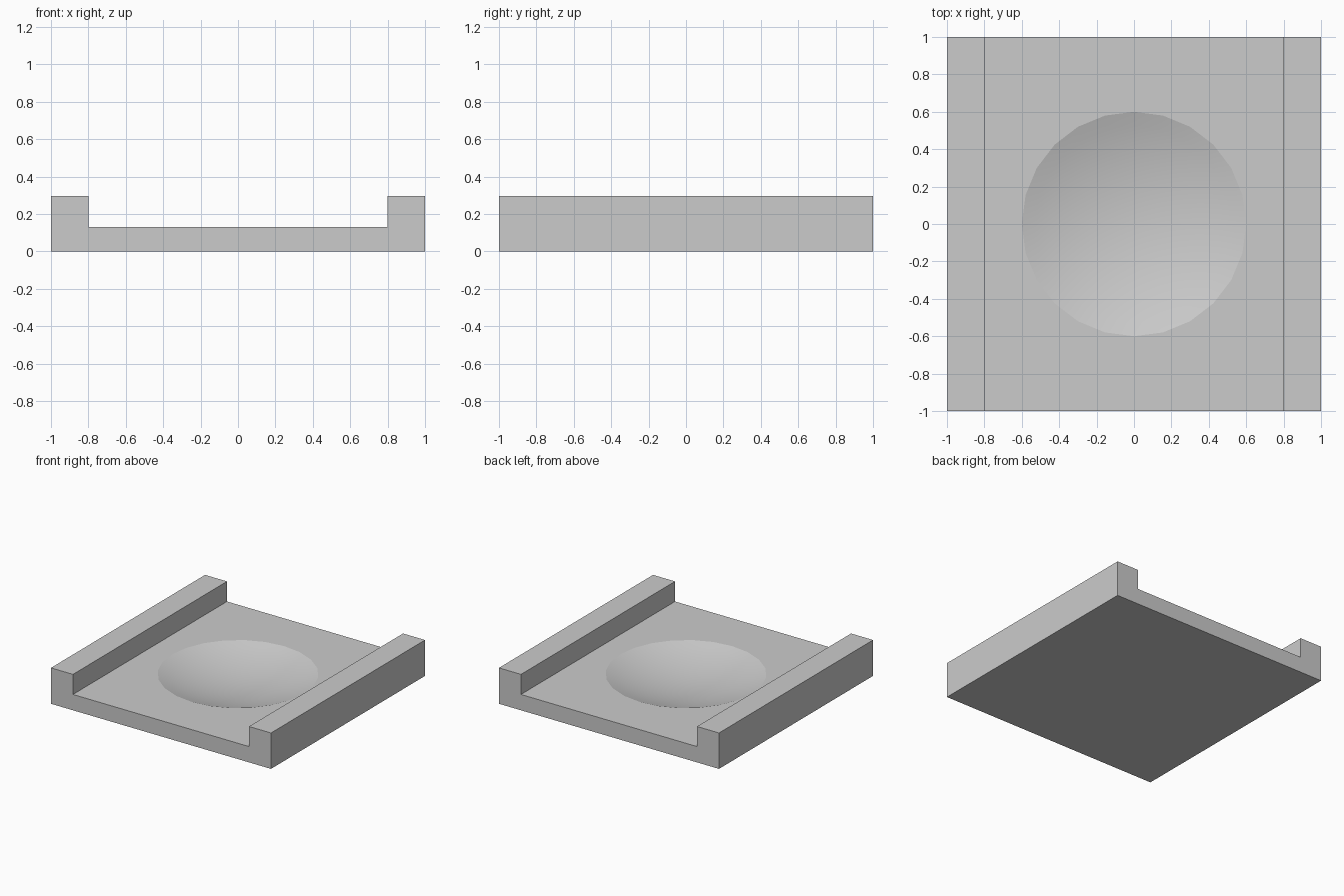
import bpy, bmesh
from math import sin, cos, pi, asin, radians

if "Cube" in bpy.data.objects:
    bpy.data.objects.remove(bpy.data.objects["Cube"])

FLOOR, TOP, RIM, DEPTH = 0.13, 0.295, 0.6, 0.1


def mesh_object(name, bm):
    bmesh.ops.recalc_face_normals(bm, faces=bm.faces)
    mesh = bpy.data.meshes.new(name)
    bm.to_mesh(mesh)
    bm.free()
    obj = bpy.data.objects.new(name, mesh)
    bpy.context.collection.objects.link(obj)
    return obj


# Channel-shaped tray: half profile mirrored in x, extruded along y
half = [(1, 0), (1, TOP), (0.8, TOP), (0.8, FLOOR)]
profile = half + [(-x, z) for x, z in reversed(half)]
bm = bmesh.new()
face = bm.faces.new([bm.verts.new((x, -1, z)) for x, z in profile])
ext = bmesh.ops.extrude_face_region(bm, geom=[face])["geom"]
bmesh.ops.translate(bm, vec=(0, 2, 0),
                    verts=[v for v in ext if isinstance(v, bmesh.types.BMVert)])
tray = mesh_object("tray", bm)

# Cutter for the shallow round dish: spherical arc continued above the floor
radius = (RIM ** 2 + DEPTH ** 2) / (2 * DEPTH)
centre = FLOOR - DEPTH + radius
rim_angle = asin(RIM / radius)
rings, sides = 8, 24
bm = bmesh.new()
bottom = bm.verts.new((0, 0, FLOOR - DEPTH))
previous = None
for i in range(1, rings + 2):
    a = rim_angle * i / rings
    r, z = radius * sin(a), centre - radius * cos(a)
    ring = [bm.verts.new((r * cos(2 * pi * k / sides), r * sin(2 * pi * k / sides), z))
            for k in range(sides)]
    for k in range(sides):
        n = (k + 1) % sides
        if previous:
            bm.faces.new((previous[k], previous[n], ring[n], ring[k]))
        else:
            bm.faces.new((bottom, ring[n], ring[k]))
    previous = ring
bm.faces.new(previous)
cutter = mesh_object("dish_cutter", bm)
cutter.hide_render = True

# Carve the dish, then remove the cutter
cut = tray.modifiers.new("dish", "BOOLEAN")
cut.operation, cut.solver, cut.object = "DIFFERENCE", "EXACT", cutter
bpy.context.view_layer.objects.active = tray
tray.select_set(True)
bpy.ops.object.modifier_apply(modifier=cut.name)
bpy.data.objects.remove(cutter)
bpy.ops.object.shade_smooth_by_angle(angle=radians(10))
